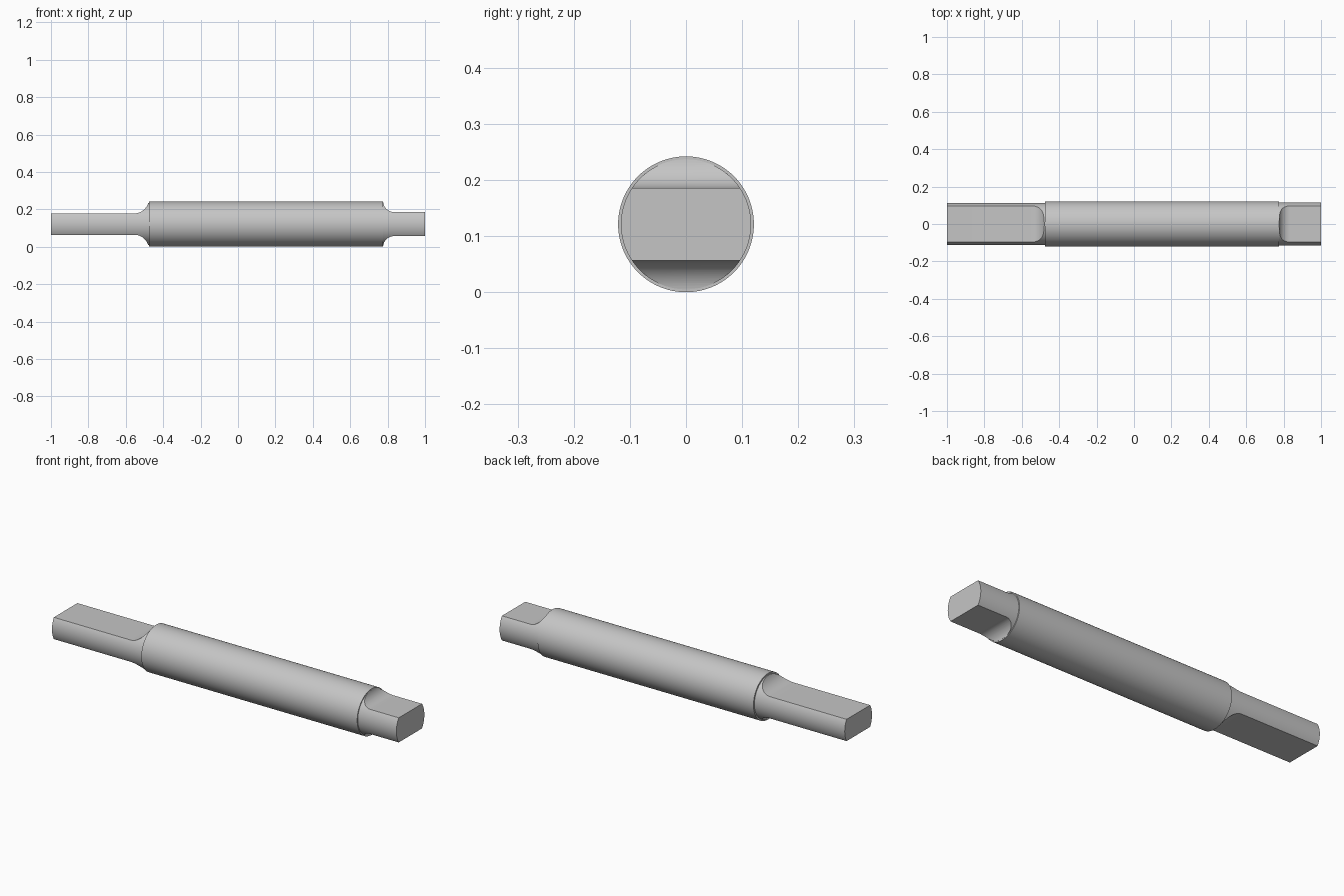
import bpy, bmesh, math
from mathutils import Matrix, Vector

if "Cube" in bpy.data.objects:
    bpy.data.objects.remove(bpy.data.objects["Cube"])

AXIS_Z = 0.121
SEGMENTS = 128

steel = bpy.data.materials.new("light_grey_steel")
steel.use_nodes = True
colour = (0.56, 0.56, 0.56, 1)
steel.diffuse_color = colour
steel.node_tree.nodes["Principled BSDF"].inputs["Base Color"].default_value = colour


def make_object(name, bm):
    bmesh.ops.recalc_face_normals(bm, faces=bm.faces)
    mesh = bpy.data.meshes.new(name)
    bm.to_mesh(mesh)
    bm.free()
    mesh.materials.append(steel)
    obj = bpy.data.objects.new(name, mesh)
    bpy.context.collection.objects.link(obj)
    return obj


def turned_shaft(name, profile):
    """Revolve (x, radius) points around the long axis and cap both ends."""
    bm = bmesh.new()
    rings = []
    for x, r in profile:
        rings.append([bm.verts.new((x, r * math.cos(a), AXIS_Z + r * math.sin(a)))
                      for a in (math.tau * i / SEGMENTS for i in range(SEGMENTS))])
    for a, b in zip(rings, rings[1:]):
        for i in range(SEGMENTS):
            j = (i + 1) % SEGMENTS
            bm.faces.new((a[i], a[j], b[j], b[i]))
    bm.faces.new(rings[0])
    bm.faces.new(rings[-1])
    return make_object(name, bm)


def flat_cutter(name, side, shoulder, half_height, fillet, up):
    """Extruded profile that mills one flat, with a round run-out at the shoulder."""
    outer = 1.1 * side
    centre_x = shoulder + side * fillet
    points = [(outer, half_height)]
    steps = 20
    for i in range(steps + 1):
        a = math.pi / 2 * i / steps
        points.append((centre_x - side * fillet * math.sin(a),
                       half_height + fillet * (1 - math.cos(a))))
    points.append((outer, half_height + fillet))
    bm = bmesh.new()
    face = bm.faces.new([bm.verts.new((x, -0.2, AXIS_Z + up * h)) for x, h in points])
    extruded = bmesh.ops.extrude_face_region(bm, geom=[face])["geom"]
    bmesh.ops.translate(bm, vec=Vector((0, 0.4, 0)),
                        verts=[v for v in extruded if isinstance(v, bmesh.types.BMVert)])
    obj = make_object(name, bm)
    obj.hide_render = True
    return obj


# Round body with a slightly thinner tenon at each end
LEFT_SHOULDER, RIGHT_SHOULDER = 0.776, -0.476
shaft = turned_shaft("shaft", [(-1, 0.113), (RIGHT_SHOULDER, 0.113), (RIGHT_SHOULDER, 0.121),
                               (LEFT_SHOULDER, 0.121), (LEFT_SHOULDER, 0.116), (1, 0.116)])

# Two opposite flats milled on each tenon
cutters = []
for up in (1, -1):
    cutters.append(flat_cutter("left_flat_cutter", 1, LEFT_SHOULDER, 0.0645, 0.058, up))
    cutters.append(flat_cutter("right_flat_cutter", -1, RIGHT_SHOULDER, 0.057, 0.08, up))
for cutter in cutters:
    mod = shaft.modifiers.new(cutter.name, "BOOLEAN")
    mod.operation = "DIFFERENCE"
    mod.solver = "EXACT"
    mod.object = cutter

# Bake the cuts, drop the cutters and smooth the round surfaces
bpy.ops.object.select_all(action="DESELECT")
shaft.select_set(True)
bpy.context.view_layer.objects.active = shaft
for mod in list(shaft.modifiers):
    bpy.ops.object.modifier_apply(modifier=mod.name)
for cutter in cutters:
    bpy.data.objects.remove(cutter)
bpy.ops.object.shade_smooth_by_angle(angle=math.radians(25))
